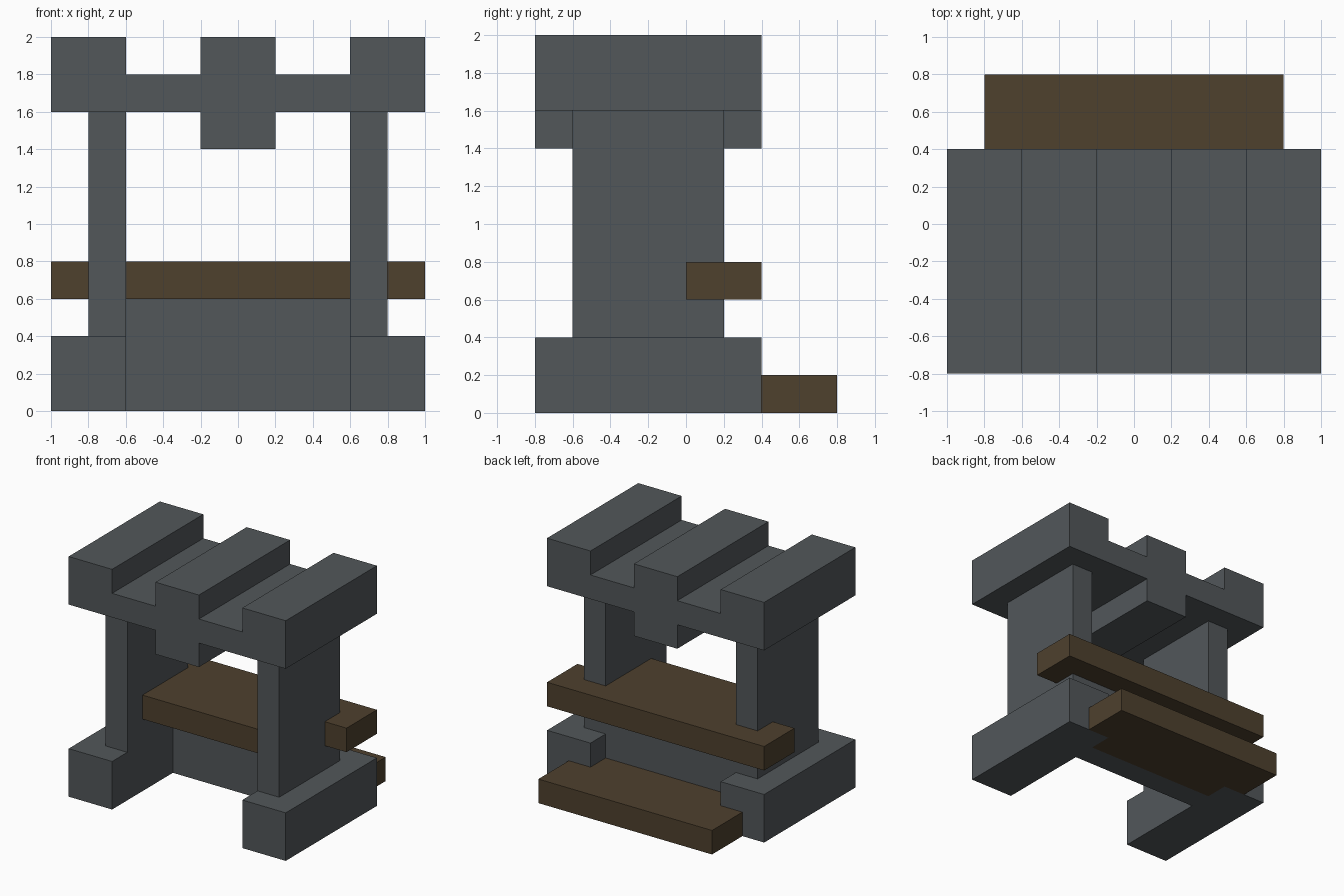
import bpy
import bmesh
from mathutils import Vector

if "Cube" in bpy.data.objects:
    bpy.data.objects.remove(bpy.data.objects["Cube"])


def material(name, colour):
    m = bpy.data.materials.new(name)
    m.diffuse_color = (*colour, 1.0)
    m.use_nodes = True
    m.node_tree.nodes["Principled BSDF"].inputs["Base Color"].default_value = m.diffuse_color
    return m


STONE = material("dark grey stone", (0.084, 0.095, 0.102))
WOOD = material("dark brown wood", (0.077, 0.052, 0.027))


def extrude(name, outline, to_3d, offset, mat):
    """Extrude a flat outline into a solid prism."""
    bm = bmesh.new()
    face = bm.faces.new([bm.verts.new(to_3d(a, b)) for a, b in outline])
    geom = bmesh.ops.extrude_face_region(bm, geom=[face])["geom"]
    verts = [g for g in geom if isinstance(g, bmesh.types.BMVert)]
    bmesh.ops.translate(bm, verts=verts, vec=Vector(offset))
    bmesh.ops.recalc_face_normals(bm, faces=bm.faces)
    mesh = bpy.data.meshes.new(name)
    bm.to_mesh(mesh)
    bm.free()
    mesh.materials.append(mat)
    obj = bpy.data.objects.new(name, mesh)
    bpy.context.collection.objects.link(obj)
    return obj


def plan(name, outline, z0, z1, mat):
    return extrude(name, outline, lambda x, y: (x, y, z0), (0, 0, z1 - z0), mat)


def box(name, x, y, z, mat):
    outline = [(x[0], y[0]), (x[1], y[0]), (x[1], y[1]), (x[0], y[1])]
    return plan(name, outline, z[0], z[1], mat)


def mirrored(half):
    """Complete a right-hand half outline across the centre line."""
    return half + [(-a, b) for a, b in reversed(half)]


# Feet and posts on both sides
for side, s in (("left", -1), ("right", 1)):
    box(side + "_foot", sorted((0.6 * s, s)), (-0.8, 0.4), (0, 0.4), STONE)
    box(side + "_post", sorted((0.6 * s, 0.8 * s)), (-0.6, 0.2), (0.4, 1.6), STONE)

# Low wall between the feet, under the shelf
box("low_wall", (-0.6, 0.6), (0, 0.2), (0, 0.6), STONE)

# Roof with three ridges and a hanging centre beam
roof = mirrored([(0.2, 1.4), (0.2, 1.6), (1, 1.6), (1, 2), (0.6, 2),
                 (0.6, 1.8), (0.2, 1.8), (0.2, 2)])
extrude("roof", roof, lambda x, z: (x, -0.8, z), (0, 1.2, 0), STONE)

# Shelf notched around the posts
shelf = mirrored([(0.6, -0.4), (0.6, 0.2), (0.8, 0.2), (0.8, 0), (1, 0), (1, 0.4)])
plan("shelf", shelf, 0.6, 0.8, WOOD)

# Back step with a tongue reaching between the feet
step = mirrored([(0.6, 0.2), (0.6, 0.4), (0.8, 0.4), (0.8, 0.8)])
plan("back_step", step, 0, 0.2, WOOD)
